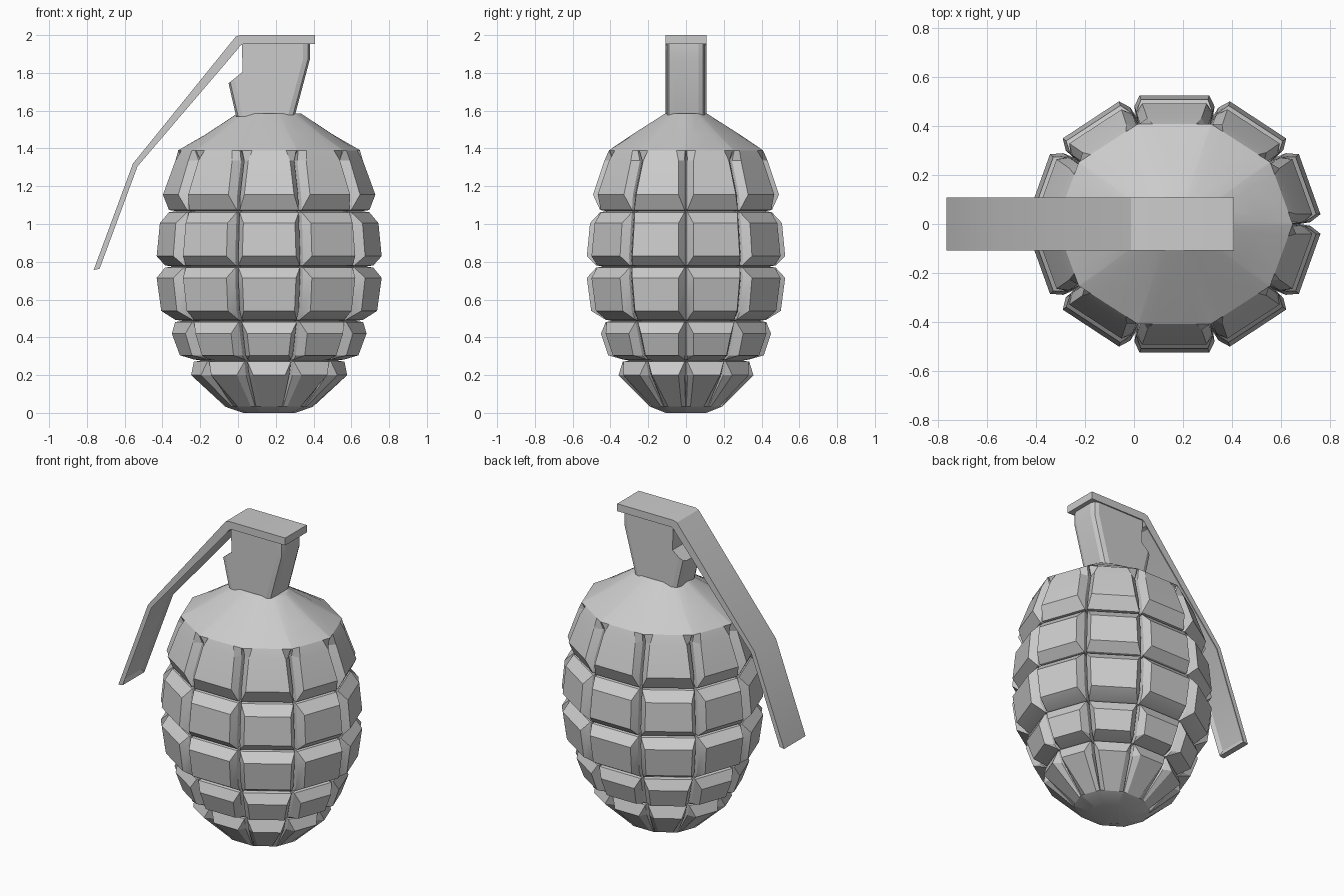
import bpy, bmesh, math
from mathutils import Vector

if "Cube" in bpy.data.objects:
    bpy.data.objects.remove(bpy.data.objects["Cube"])

CX, N = 0.165, 10
T = math.tan(math.pi / N)


def finish(name, bm, angle=None):
    bmesh.ops.remove_doubles(bm, verts=bm.verts, dist=0.0005)
    bmesh.ops.recalc_face_normals(bm, faces=bm.faces)
    me = bpy.data.meshes.new(name)
    bm.to_mesh(me)
    bm.free()
    ob = bpy.data.objects.new(name, me)
    bpy.context.collection.objects.link(ob)
    if angle:
        bpy.ops.object.select_all(action='DESELECT')
        ob.select_set(True)
        bpy.context.view_layer.objects.active = ob
        bpy.ops.object.shade_smooth_by_angle(angle=math.radians(angle))
    return ob


def ring(z, r, kind, sx):
    """One level of the body: ten flats, each with chamfers and a slot."""
    bevel, gap = 0.042, 0.008
    w = r * T
    pts = []
    for i in range(N):
        a = math.pi / N + i * 2 * math.pi / N
        if kind == 'block':
            lo = r - 0.045
            sec = [(lo, -(lo * T - gap)), (r, -(w - bevel)), (r, w - bevel),
                   (lo, lo * T - gap), (r - 0.085, (r - 0.085) * T)]
        elif kind == 'groove':
            e, d = w - gap, r - 0.045
            sec = [(r, -e), (r, -e), (r, e), (r, e), (d, d * T)]
        else:
            sec = [(r, -w * .96), (r, -w * .6), (r, w * .6), (r, w * .96), (r, w)]
        for n, t in sec:
            if kind == 'round':
                k = r * 1.02 / math.hypot(n, t)
                n, t = n * k, t * k
            x = n * math.cos(a) - t * math.sin(a)
            y = n * math.sin(a) + t * math.cos(a)
            pts.append((CX + x * sx, y, z))
    return pts


# segmented body: levels from base to shoulder
levels = [(0, .107, 'plain', 1.22), (.033, .19, 'plain', 1.17),
          (.20, .357, 'block', 1.14)]


def groove(z, r, sx):
    levels.extend([(z - .006, r, 'groove', sx), (z, r - .035, 'groove', sx),
                   (z + .006, r, 'groove', sx)])


groove(.277, .335, 1.14)
levels += [(.305, .412, 'block', 1.125), (.42, .45, 'block', 1.12)]
groove(.487, .425, 1.12)
levels += [(.54, .502, 'block', 1.11), (.715, .525, 'block', 1.105)]
groove(.775, .475, 1.11)
levels += [(.83, .525, 'block', 1.105), (1.005, .508, 'block', 1.11)]
groove(1.068, .455, 1.115)
levels += [(1.155, .492, 'block', 1.115), (1.335, .432, 'block', 1.125),
           (1.39, .408, 'plain', 1.125), (1.47, .29, 'round', 1.16),
           (1.585, .11, 'round', 1.5)]

bm = bmesh.new()
rings = [[bm.verts.new(p) for p in ring(*lv)] for lv in levels]
for lo, hi in zip(rings, rings[1:]):
    for i in range(len(lo)):
        j = (i + 1) % len(lo)
        bm.faces.new((lo[i], lo[j], hi[j], hi[i]))
bm.faces.new(rings[0])
bm.faces.new(rings[-1])
finish("segmented_body", bm, 22)

# fuse neck: side profile with a notch, chamfered upright edges
profile = [(-.01, 1.57), (.30, 1.57), (.38, 1.87), (.38, 1.955), (.02, 1.955),
           (.025, 1.805), (-.05, 1.745)]
bm = bmesh.new()
front = bm.faces.new([bm.verts.new((x, -.1, z)) for x, z in profile])
ext = bmesh.ops.extrude_face_region(bm, geom=[front], use_keep_orig=True)
for v in ext['geom']:
    if isinstance(v, bmesh.types.BMVert):
        v.co.y = .1
bmesh.ops.recalc_face_normals(bm, faces=bm.faces)
upright = []
for e in bm.edges:
    a, b = e.verts
    if abs(a.co.y - b.co.y) < .01 and abs(a.co.z - b.co.z) > .08 and min(a.co.x, b.co.x) > .2:
        upright.append(e)
    elif abs(a.co.y - b.co.y) < .01 and min(a.co.x, b.co.x) < -.04 and min(a.co.z, b.co.z) < 1.6:
        upright.append(e)
bmesh.ops.bevel(bm, geom=upright, offset=.035, segments=2, profile=.5, affect='EDGES')
finish("fuse_neck", bm, 20)

# safety lever: bent strip with a hollowed underside along the arm
outer = [(.407, 2.0), (.01, 2.0), (-.012, 1.992), (-.03, 1.97), (-.556, 1.32), (-.764, .757)]
inner = [(.407, 1.953), (.03, 1.953), (.012, 1.945), (-.002, 1.925), (-.532, 1.305), (-.733, .762)]
H = .108
bm = bmesh.new()
secs = []
for (ox, oz), (ix, iz) in zip(outer, inner):
    secs.append([bm.verts.new(c) for c in
                 ((ox, -H, oz), (ox, H, oz), (ix, H, iz), (ix, -H, iz))])
under = []
for k, (a, b) in enumerate(zip(secs, secs[1:])):
    for i in range(4):
        j = (i + 1) % 4
        f = bm.faces.new((a[i], a[j], b[j], b[i]))
        if i == 2 and k >= 3:
            under.append(f)
bm.faces.new(secs[0])
bm.faces.new(secs[-1])
bmesh.ops.recalc_face_normals(bm, faces=bm.faces)
bmesh.ops.inset_region(bm, faces=under, thickness=.022, depth=-.014, use_even_offset=True)
finish("safety_lever", bm, 25)
